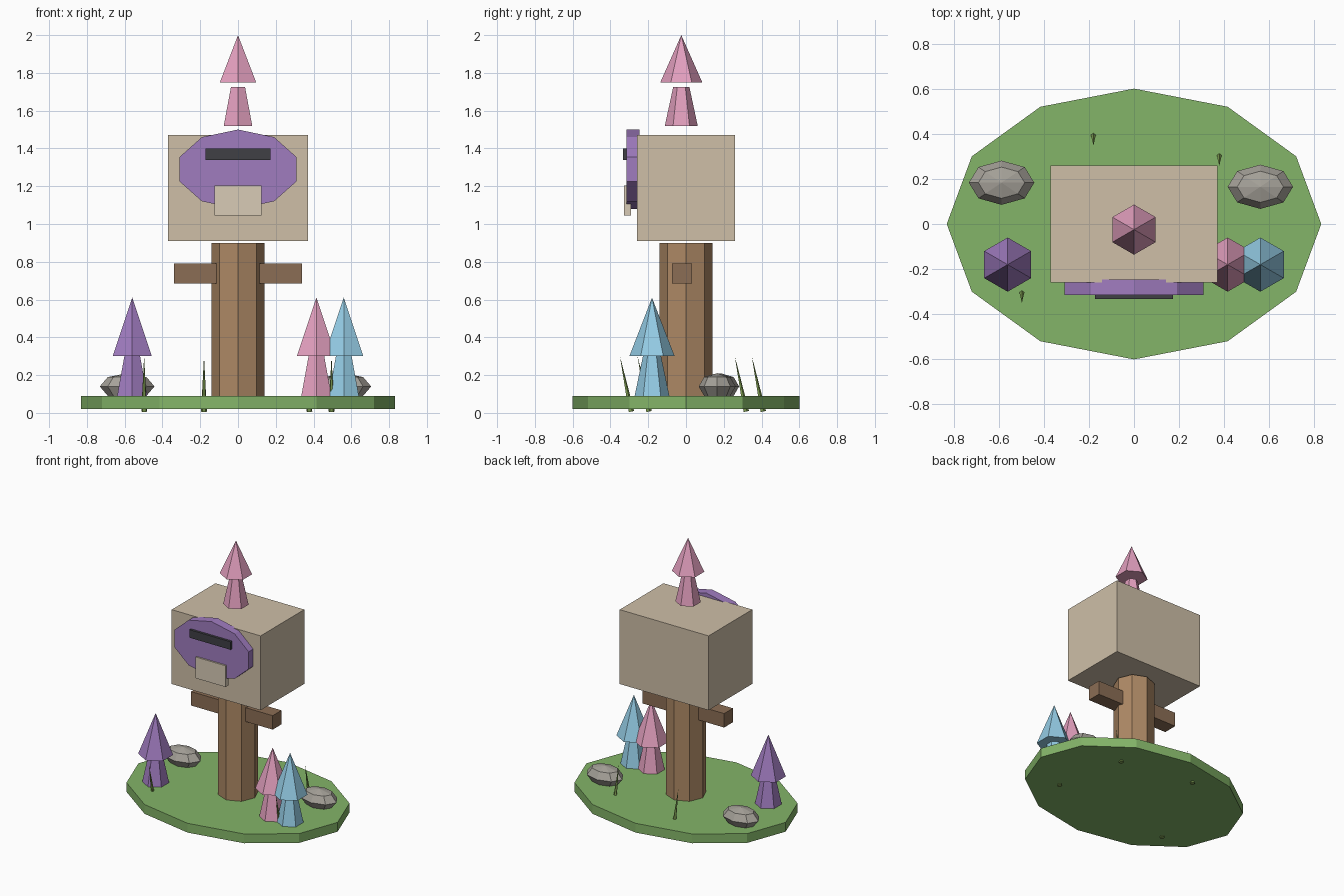
import bpy
from math import radians

if "Cube" in bpy.data.objects:
    bpy.data.objects.remove(bpy.data.objects["Cube"])


def material(name, r, g, b):
    m = bpy.data.materials.new(name)
    m.diffuse_color = (r, g, b, 1)
    m.use_nodes = True
    m.node_tree.nodes["Principled BSDF"].inputs["Base Color"].default_value = m.diffuse_color
    return m


GREEN = material("green", .23, .46, .14)
BLADE = material("blade_green", .20, .32, .08)
WOOD = material("wood", .42, .25, .13)
DARK_WOOD = material("dark_wood", .26, .155, .09)
BEIGE = material("beige", .62, .52, .39)
CREAM = material("cream", .69, .60, .47)
PURPLE = material("purple", .35, .20, .52)
PINK = material("pink", .77, .35, .52)
BLUE = material("blue", .30, .61, .79)
DARK = material("dark", .05, .05, .06)
STONE = material("stone", .38, .36, .32)


def finish(name, mat):
    ob = bpy.context.object
    ob.name = name
    ob.data.materials.append(mat)
    return ob


def box(name, mat, x, y, z):
    """Box from (min, max) ranges."""
    r = (x, y, z)
    bpy.ops.mesh.primitive_cube_add(size=1, location=[(a + b) / 2 for a, b in r])
    bpy.context.object.scale = [b - a for a, b in r]
    return finish(name, mat)


def frustum(name, mat, sides, r1, r2, x, y, z0, z1):
    bpy.ops.mesh.primitive_cone_add(vertices=sides, radius1=r1, radius2=r2,
                                    depth=z1 - z0, location=(x, y, (z0 + z1) / 2))
    return finish(name, mat)


# Oval grass island
island = frustum("island", GREEN, 12, 1, 1, 0, 0, .02, .09)
island.scale = (.83, .6, 1)

# Post with two side arms
frustum("post", WOOD, 8, .14, .14, 0, 0, .06, .90)
box("left_arm", DARK_WOOD, (-.34, -.115), (-.073, .032), (.685, .79))
box("right_arm", DARK_WOOD, (.115, .34), (-.073, .032), (.685, .79))

# Box body, oval face plate, slot and flap
box("box_body", BEIGE, (-.37, .37), (-.26, .26), (.91, 1.47))
plate = frustum("face_plate", PURPLE, 10, 1, 1, 0, -.28, 1.255, 1.325)
plate.rotation_euler.x = radians(90)
plate.scale = (.325, .21, 1)
box("slot", DARK, (-.172, .172), (-.333, -.30), (1.34, 1.40))
box("flap", CREAM, (-.125, .125), (-.327, -.29), (1.045, 1.205))

# Small tree on top of the box
frustum("top_tree_trunk", PINK, 6, .087, .043, 0, -.025, 1.52, 1.725)
frustum("top_tree_crown", PINK, 6, .111, 0, 0, -.025, 1.75, 2.0)

# Trees on the island
for name, mat, x in (("purple", PURPLE, -.56), ("pink", PINK, .415), ("blue", BLUE, .56)):
    frustum(name + "_tree_trunk", mat, 6, .094, .047, x, -.18, .08, .305)
    frustum(name + "_tree_crown", mat, 6, .12, 0, x, -.18, .30, .61)

# Rocks
for name, x, y in (("left_rock", -.587, .183), ("right_rock", .56, .165)):
    bpy.ops.mesh.primitive_uv_sphere_add(segments=8, ring_count=4, radius=1, location=(x, y, .14))
    finish(name, STONE).scale = (.145, .098, .07)

# Grass blades leaning forward
for i, (x, y) in enumerate(((-.18, .40), (.378, .31), (-.497, -.298), (.495, -.205))):
    blade = frustum("grass_blade_%d" % (i + 1), BLADE, 5, .016, 0, x, y - .022, .004, .304)
    blade.rotation_euler.x = radians(11.5)
